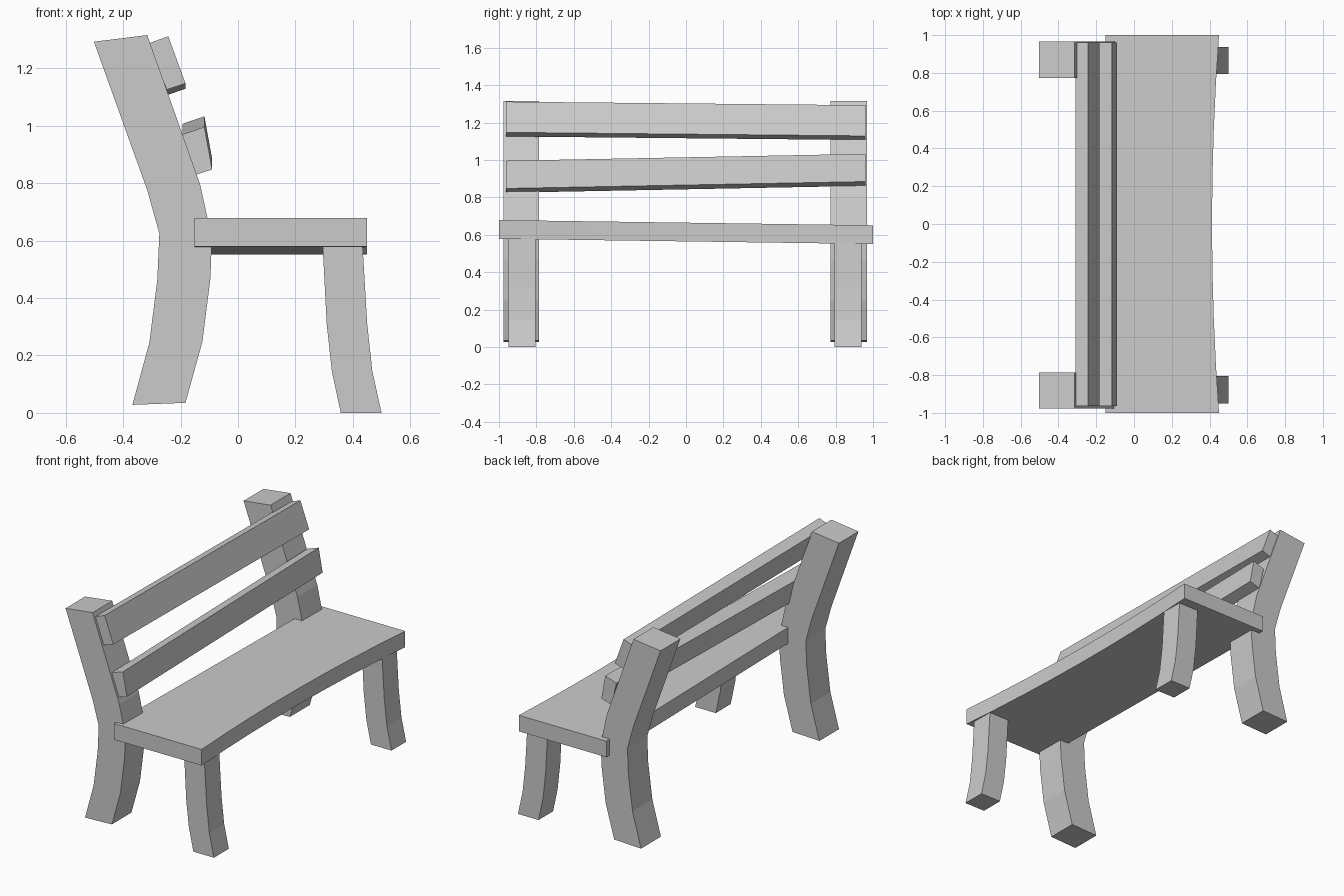
import bpy

if "Cube" in bpy.data.objects:
    bpy.data.objects.remove(bpy.data.objects["Cube"])


def loft(name, rings):
    """Join matching rings of points with quads and cap both ends."""
    n = len(rings[0])
    verts = [p for ring in rings for p in ring]
    faces = [tuple(range(n - 1, -1, -1)),
             tuple(range(len(verts) - n, len(verts)))]
    for r in range(len(rings) - 1):
        a, b = r * n, (r + 1) * n
        for i in range(n):
            j = (i + 1) % n
            faces.append((a + i, a + j, b + j, b + i))
    mesh = bpy.data.meshes.new(name)
    mesh.from_pydata(verts, [], faces)
    obj = bpy.data.objects.new(name, mesh)
    bpy.context.collection.objects.link(obj)
    # consistent outward normals
    import bmesh
    bm = bmesh.new()
    bm.from_mesh(mesh)
    bmesh.ops.recalc_face_normals(bm, faces=bm.faces)
    bm.to_mesh(mesh)
    bm.free()
    return obj


def leg(name, stations, y0, y1):
    """Curved post; each station is (back x, z, front x, z)."""
    loft(name, [[(xb, y0, zb), (xf, y0, zf), (xf, y1, zf), (xb, y1, zb)]
                for xb, zb, xf, zf in stations])


def slat(name, section, lift):
    """Board along y, with its far end raised by lift."""
    loft(name, [[(x, y, z + dz) for x, z in section]
                for y, dz in ((-0.963, 0), (0.96, lift))])


# Back legs, continuing up as backrest posts
back = [(-0.368, 0.028, -0.183, 0.035), (-0.309, 0.244, -0.124, 0.248),
        (-0.281, 0.464, -0.096, 0.47), (-0.274, 0.625, -0.091, 0.61),
        (-0.316, 0.775, -0.132, 0.796), (-0.502, 1.293, -0.316, 1.316)]
leg("back_leg_left", back, -0.977, -0.785)
leg("back_leg_right", back, 0.772, 0.967)

# Front legs
front = [(0.358, 0, 0.50, 0), (0.327, 0.145, 0.468, 0.145),
         (0.309, 0.31, 0.45, 0.31), (0.294, 0.60, 0.433, 0.60)]
leg("front_leg_left", front, -0.95, -0.804)
leg("front_leg_right", front, 0.794, 0.937)

# Seat: front edge bows inward, far end sits slightly lower
rings = []
for i in range(9):
    y = -1 + i / 4
    xf = 0.413 + 0.037 * y * y
    zb = 0.565 - 0.014 * y
    rings.append([(-0.152, y, zb), (xf, y, zb),
                  (xf, y, zb + 0.1), (-0.152, y, zb + 0.1)])
loft("seat", rings)

# Backrest slats
slat("upper_slat", [(-0.309, 1.288), (-0.243, 1.312),
                    (-0.183, 1.148), (-0.248, 1.126)], -0.019)
slat("lower_slat", [(-0.193, 0.97), (-0.117, 0.996),
                    (-0.09, 0.848), (-0.16, 0.825)], 0.037)
